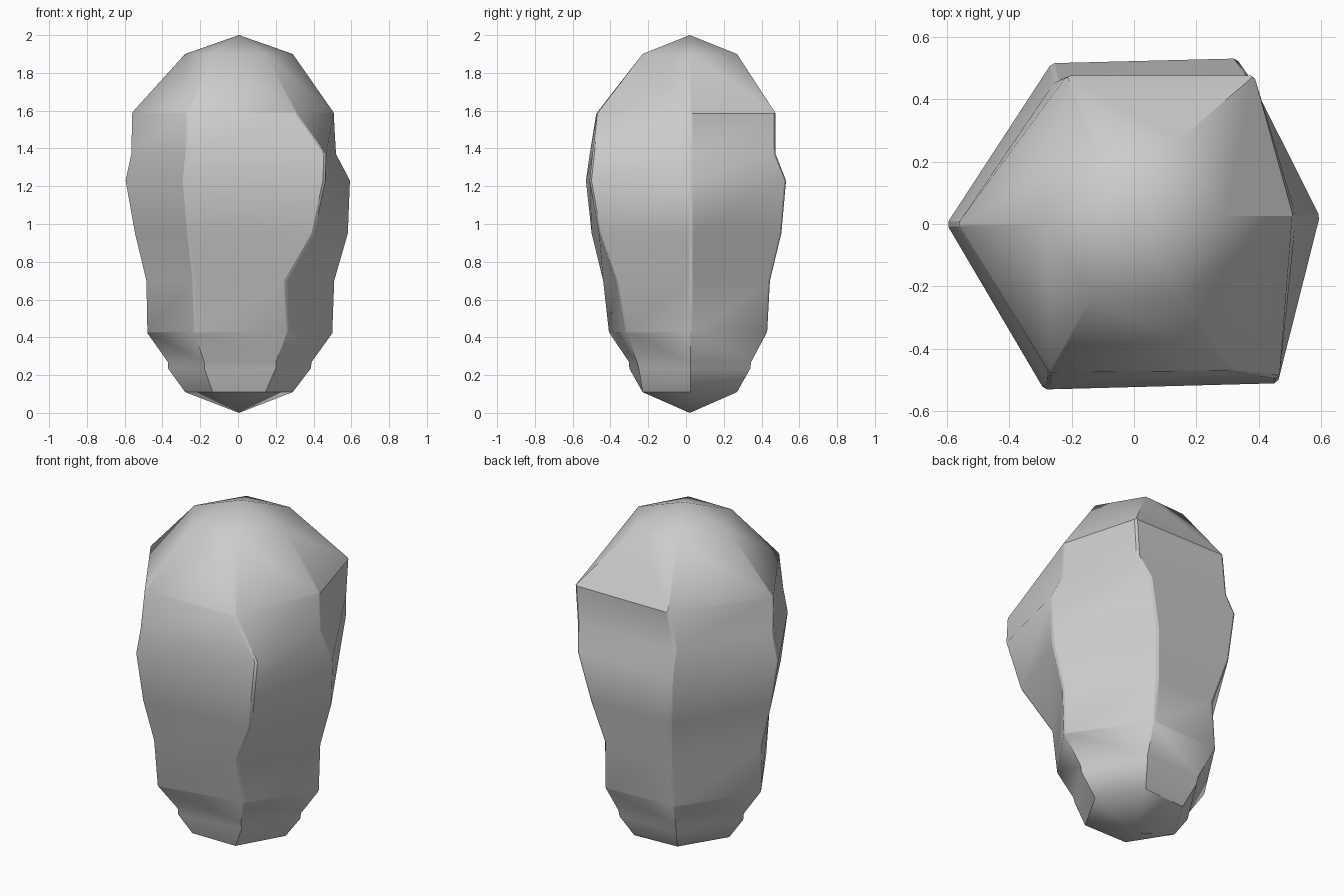
import bpy, bmesh, math

if "Cube" in bpy.data.objects:
    bpy.data.objects.remove(bpy.data.objects["Cube"])

# ring profile: z, left x, right x, front y, back y
PROFILE = [
    (0.11, -0.28, 0.29, -0.23, 0.27),
    (0.235, -0.37, 0.385, -0.30, 0.34),
    (0.27, -0.372, 0.39, -0.302, 0.345),
    (0.43, -0.485, 0.505, -0.41, 0.43),
    (0.70, -0.49, 0.515, -0.44, 0.445),
    (0.95, -0.55, 0.585, -0.50, 0.505),
    (1.23, -0.60, 0.595, -0.53, 0.53),
    (1.37, -0.57, 0.52, -0.51, 0.475),
    (1.585, -0.565, 0.51, -0.475, 0.475),
    (1.90, -0.28, 0.29, -0.23, 0.27),
]
# corners that leave the regular hexagon, by ring index
FRONT_RIGHT = {1: (0.20, -0.25), 2: (0.20, -0.26), 3: (0.265, -0.32),
               4: (0.255, -0.37), 5: (0.40, -0.46), 6: (0.46, -0.51),
               7: (0.465, -0.495), 8: (0.31, -0.47)}
BACK_RIGHT_X = {3: 0.22, 4: 0.21, 5: 0.26, 6: 0.33, 7: 0.37, 8: 0.385}
BACK_LEFT = {4: (-0.19, 0.42), 8: (-0.215, 0.475)}

bm = bmesh.new()
weight = bm.edges.layers.float.new("bevel_weight_edge")
rings = []
for i, (z, xl, xr, yf, yb) in enumerate(PROFILE):
    corners = [(xr, 0.025), (BACK_RIGHT_X.get(i, xr * 0.5), yb),
               BACK_LEFT.get(i, (xl * 0.44, yb - 0.015)),
               (xl, 0.0), (xl * 0.48, yf),
               FRONT_RIGHT.get(i, (xr * 0.5, yf))]
    rings.append([bm.verts.new((x, y, z)) for x, y in corners])

# side faces
for a, b in zip(rings, rings[1:]):
    for k in range(6):
        n = (k + 1) % 6
        bm.faces.new((a[k], a[n], b[n], b[k]))

# pointed ends
bottom = bm.verts.new((0.005, 0.02, 0.0))
top = bm.verts.new((0.005, 0.02, 2.0))
for k in range(6):
    n = (k + 1) % 6
    bm.faces.new((bottom, rings[0][n], rings[0][k]))
    bm.faces.new((top, rings[-1][k], rings[-1][n]))

# only the vertical ridges of the body get a fine bevel
for a, b in zip(rings[3:8], rings[4:9]):
    for k in range(6):
        bm.edges.get((a[k], b[k]))[weight] = 1.0
bmesh.ops.recalc_face_normals(bm, faces=bm.faces)

mesh = bpy.data.meshes.new("rock_body")
bm.to_mesh(mesh)
bm.free()
rock = bpy.data.objects.new("rock_body", mesh)
bpy.context.collection.objects.link(rock)

bevel = rock.modifiers.new("soft_ridges", 'BEVEL')
bevel.width = 0.01
bevel.segments = 1
bevel.limit_method = 'WEIGHT'

# smooth shading, sharp only at strong folds
bpy.context.view_layer.objects.active = rock
rock.select_set(True)
bpy.ops.object.shade_smooth_by_angle(angle=math.radians(35))
